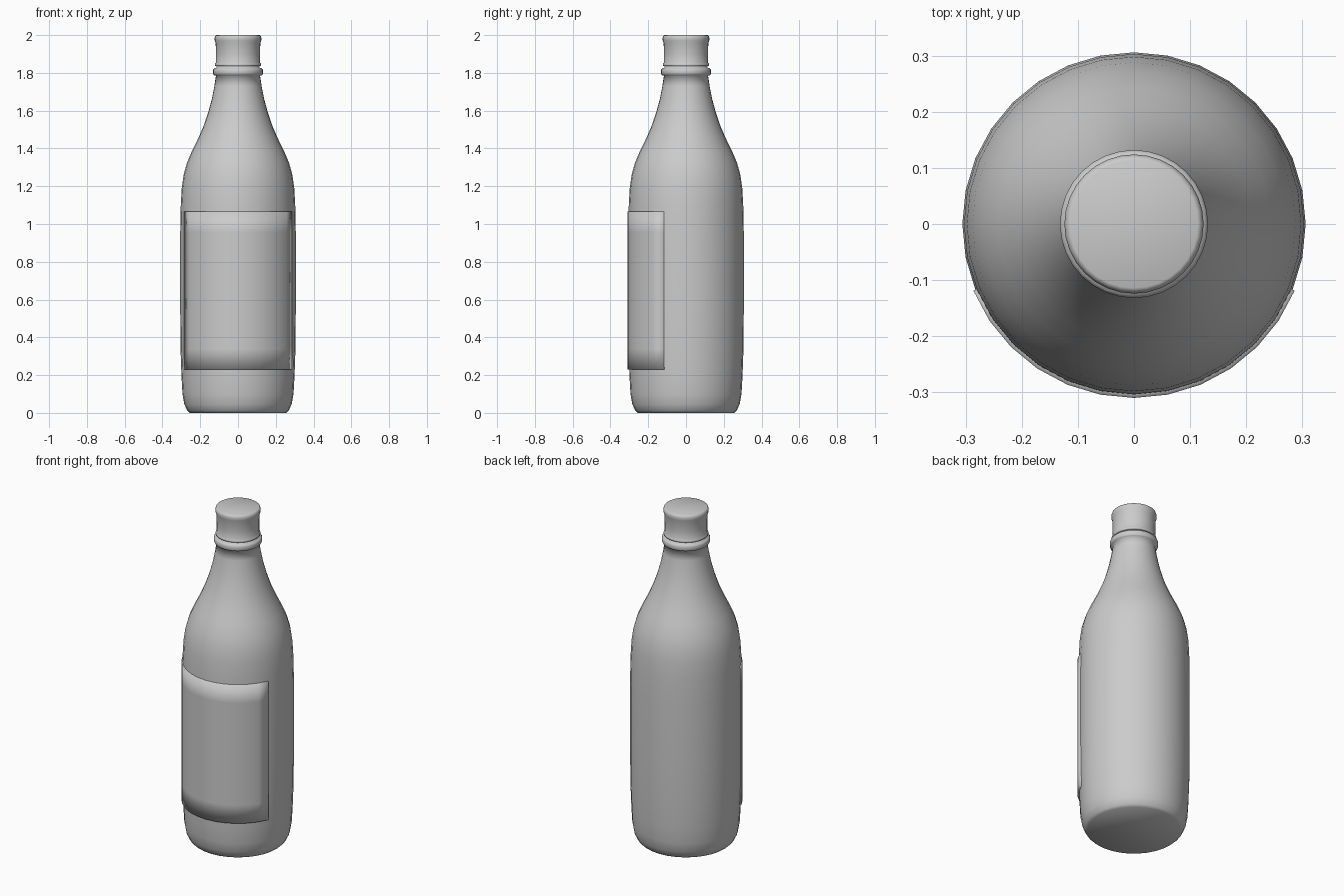
import bpy, bmesh, math

if "Cube" in bpy.data.objects:
    bpy.data.objects.remove(bpy.data.objects["Cube"])

SIDES = 32


def finish(name, bm):
    bmesh.ops.recalc_face_normals(bm, faces=bm.faces)
    mesh = bpy.data.meshes.new(name)
    bm.to_mesh(mesh)
    bm.free()
    for p in mesh.polygons:
        p.use_smooth = True
    obj = bpy.data.objects.new(name, mesh)
    bpy.context.collection.objects.link(obj)
    return obj


def lathe(name, profile):
    """Closed solid of revolution from (radius, z) points."""
    bm = bmesh.new()
    rings = []
    for r, z in profile:
        rings.append([bm.verts.new((r * math.cos(2 * math.pi * i / SIDES),
                                    r * math.sin(2 * math.pi * i / SIDES), z))
                      for i in range(SIDES)])
    for a, b in zip(rings, rings[1:]):
        for i in range(SIDES):
            j = (i + 1) % SIDES
            bm.faces.new((a[i], a[j], b[j], b[i]))
    bm.faces.new(rings[0])
    bm.faces.new(rings[-1])
    return finish(name, bm)


# Bottle: rounded foot, straight body, sloping shoulder, neck and collar ring
lathe("bottle", [
    (0.255, 0.0), (0.268, 0.012), (0.284, 0.045), (0.294, 0.10), (0.299, 0.19),
    (0.304, 0.33), (0.306, 0.55), (0.306, 0.95), (0.303, 1.10), (0.298, 1.19),
    (0.288, 1.26), (0.270, 1.325), (0.242, 1.39), (0.210, 1.455), (0.182, 1.52),
    (0.158, 1.59), (0.139, 1.66), (0.125, 1.73), (0.117, 1.785),
    (0.128, 1.788), (0.132, 1.797), (0.132, 1.815), (0.127, 1.824),
    (0.115, 1.827), (0.113, 1.86)])

# Cap: bottom bead, slightly waisted skirt, flared top rim
lathe("cap", [
    (0.112, 1.835), (0.121, 1.836), (0.123, 1.842), (0.121, 1.848),
    (0.117, 1.855), (0.117, 1.90), (0.118, 1.955), (0.123, 1.97),
    (0.124, 1.985), (0.120, 1.997), (0.114, 2.0)])

# Label: thin curved sheet wrapped round the front, edges turned in to the glass
bm = bmesh.new()
rows = [(0.300, 0.23), (0.310, 0.23), (0.310, 0.34), (0.310, 0.955),
        (0.310, 1.065), (0.300, 1.065)]
steps = 12
grid = []
for r, z in rows:
    row = []
    for i in range(-1, steps + 2):
        k = min(max(i, 0), steps)
        rad = 0.300 if i != k else r
        a = math.radians(202.5 + 135 * k / steps)
        row.append(bm.verts.new((rad * math.cos(a), rad * math.sin(a), z)))
    grid.append(row)
for a, b in zip(grid, grid[1:]):
    for i in range(len(a) - 1):
        bm.faces.new((a[i], a[i + 1], b[i + 1], b[i]))
bmesh.ops.remove_doubles(bm, verts=bm.verts, dist=0.0005)
finish("label", bm)
